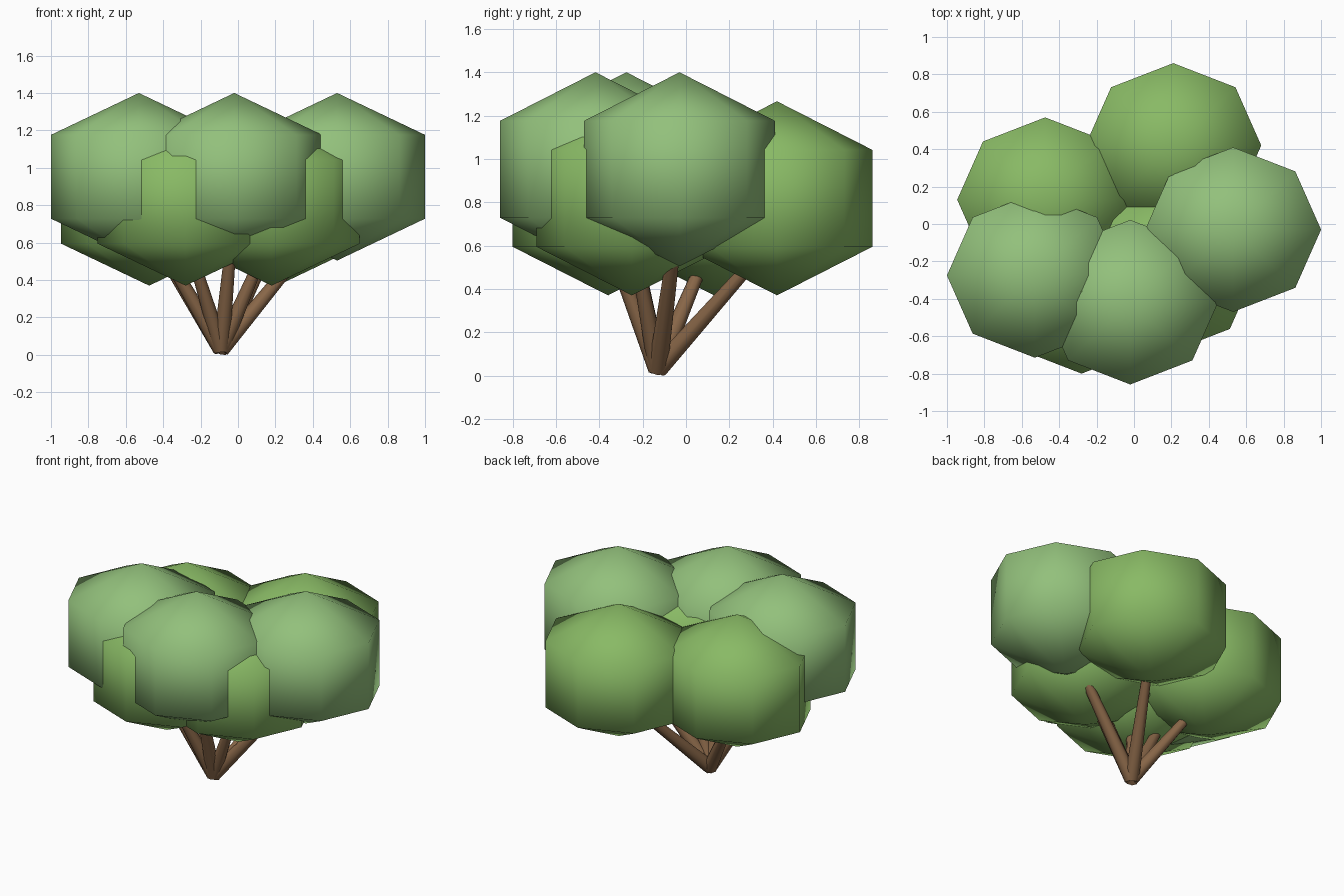
import bpy, bmesh
from mathutils import Vector, Matrix

if "Cube" in bpy.data.objects:
    bpy.data.objects.remove(bpy.data.objects["Cube"])


def material(name, color):
    m = bpy.data.materials.new(name)
    m.diffuse_color = (*color, 1)
    m.use_nodes = True
    m.node_tree.nodes["Principled BSDF"].inputs["Base Color"].default_value = m.diffuse_color
    return m


def finish(name, bm, mat):
    for f in bm.faces:
        f.smooth = True
    mesh = bpy.data.meshes.new(name)
    bm.to_mesh(mesh)
    bm.free()
    mesh.materials.append(mat)
    ob = bpy.data.objects.new(name, mesh)
    bpy.context.collection.objects.link(ob)
    return ob


def leaf_clump(name, center, mat):
    bm = bmesh.new()
    bmesh.ops.create_uvsphere(bm, u_segments=8, v_segments=3, radius=1)
    bmesh.ops.scale(bm, vec=(0.543, 0.508, 0.448), verts=bm.verts)
    finish(name, bm, mat).location = center


def branch(name, start, end, mat):
    axis = end - start
    bm = bmesh.new()
    bmesh.ops.create_cone(bm, cap_ends=True, segments=8, radius1=0.045,
                          radius2=0.024, depth=axis.length)
    turn = Vector((0, 0, 1)).rotation_difference(axis).to_matrix().to_4x4()
    bm.transform(Matrix.Translation((start + end) / 2) @ turn)
    ob = finish(name, bm, mat)
    # keep the cut ends crisp
    for p in ob.data.polygons:
        p.use_smooth = len(p.vertices) == 4


upper_green = material("upper_leaves", (0.29, 0.53, 0.20))
lower_green = material("lower_leaves", (0.25, 0.49, 0.13))
bark = material("bark", (0.25, 0.135, 0.065))

# foliage clumps: name, centre, tier
HIGH, LOW = 0.952, 0.818
clumps = [
    ("right", (0.53, -0.03, HIGH)),
    ("left", (-0.53, -0.275, HIGH)),
    ("front", (-0.02, -0.418, HIGH)),
    ("back", (0.21, 0.42, LOW)),
    ("back_left", (-0.475, 0.13, LOW)),
    ("low_front_left", (-0.28, -0.36, LOW)),
    ("low_front_right", (0.18, -0.25, LOW)),
]

# every clump gets a branch fanning out from the shared root
root = Vector((-0.09, -0.13, 0.03))
for label, c in clumps:
    leaf_clump(label + "_leaves", c, upper_green if c[2] == HIGH else lower_green)
    branch(label + "_branch", root, Vector(c) - Vector((0, 0, 0.17)), bark)
